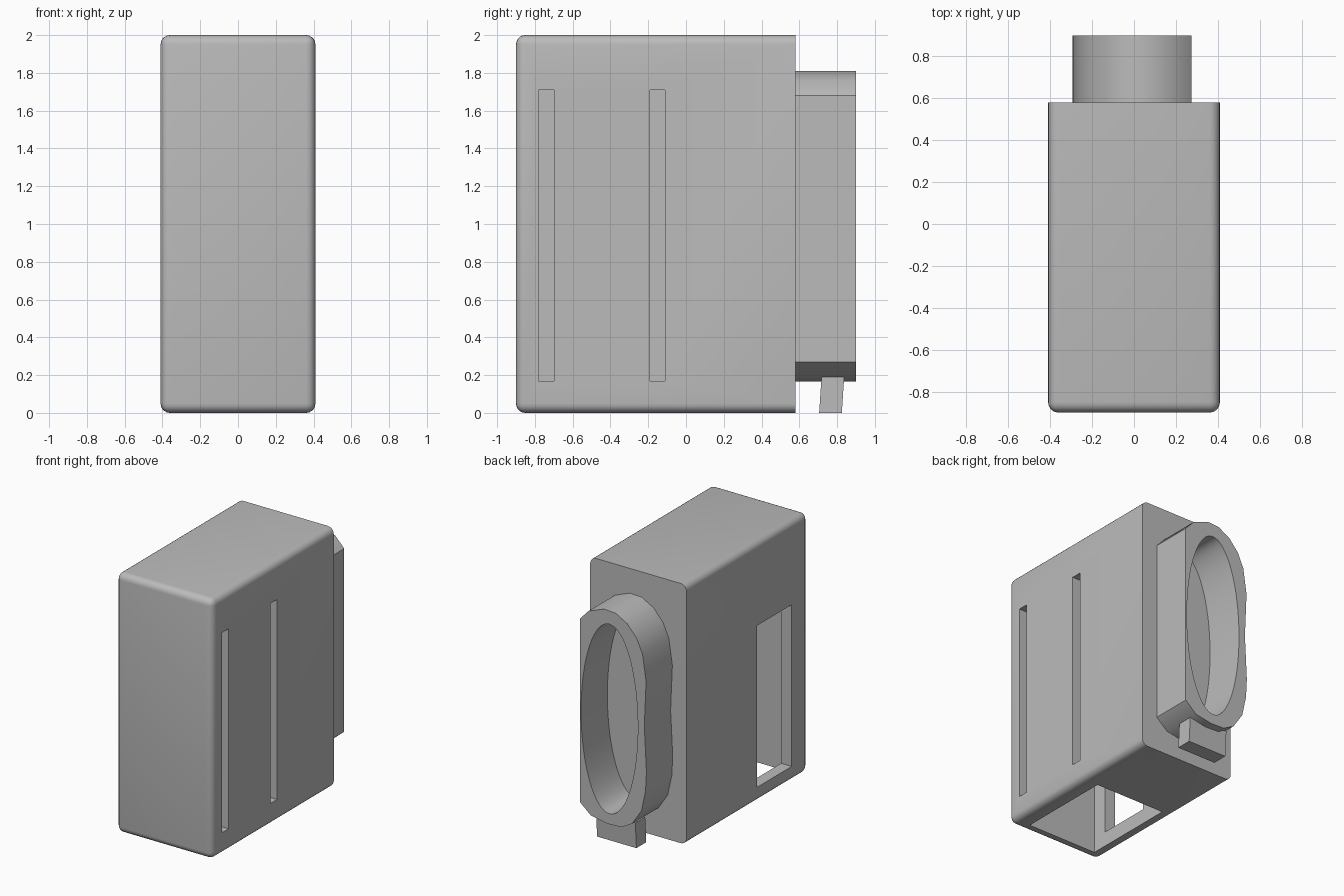
import bpy, bmesh, math
from mathutils import Matrix

if "Cube" in bpy.data.objects:
    bpy.data.objects.remove(bpy.data.objects["Cube"], do_unlink=True)

# Material
grey = bpy.data.materials.new("plain_grey")
grey.use_nodes = True
colour = (0.5, 0.5, 0.5, 1)
grey.diffuse_color = colour
grey.node_tree.nodes["Principled BSDF"].inputs["Base Color"].default_value = colour


def make(name, bm):
    bmesh.ops.recalc_face_normals(bm, faces=bm.faces)
    mesh = bpy.data.meshes.new(name)
    bm.to_mesh(mesh)
    bm.free()
    mesh.materials.append(grey)
    obj = bpy.data.objects.new(name, mesh)
    bpy.context.collection.objects.link(obj)
    return obj


def box_bm(x, y, z):
    bm = bmesh.new()
    bmesh.ops.create_cube(bm, size=1)
    for v in bm.verts:
        for axis, (lo, hi) in enumerate((x, y, z)):
            v.co[axis] = lo if v.co[axis] < 0 else hi
    return bm


def prism(name, points, y0, y1):
    """Extrude an (x, z) outline along y."""
    bm = bmesh.new()
    face = bm.faces.new([bm.verts.new((x, y0, z)) for x, z in points])
    new = bmesh.ops.extrude_face_region(bm, geom=[face])["geom"]
    bmesh.ops.translate(bm, vec=(0, y1 - y0, 0),
                        verts=[g for g in new if isinstance(g, bmesh.types.BMVert)])
    return make(name, bm)


def cut(target, cutters):
    for c in cutters:
        c.hide_render = True
        mod = target.modifiers.new("cut", "BOOLEAN")
        mod.operation = "DIFFERENCE"
        mod.solver = "EXACT"
        mod.object = c
    bpy.context.view_layer.update()
    deps = bpy.context.evaluated_depsgraph_get()
    mesh = bpy.data.meshes.new_from_object(target.evaluated_get(deps))
    target.modifiers.clear()
    target.data = mesh
    for c in cutters:
        bpy.data.objects.remove(c, do_unlink=True)


def smooth(obj):
    bpy.ops.object.select_all(action="DESELECT")
    obj.select_set(True)
    bpy.context.view_layer.objects.active = obj
    bpy.ops.object.shade_smooth_by_angle(angle=math.radians(30))


# Housing: box rounded everywhere except around its back face
BACK = 0.58
bm = box_bm((-0.41, 0.41), (-0.9, BACK), (0, 2))
round_edges = [e for e in bm.edges if min(v.co.y for v in e.verts) < 0]
bmesh.ops.bevel(bm, geom=round_edges, offset=0.05, segments=5, profile=0.5, affect="EDGES")
housing = make("housing", bm)

# Openings: hollow open at the base, side window and two tall slots
openings = [
    make("hollow_cutter", box_bm((-0.32, 0.28), (-0.82, -0.07), (-0.1, 1.8))),
    make("window_cutter", box_bm((-0.5, -0.2), (-0.70, -0.28), (0.115, 1.36))),
]
for y in (-0.78, -0.19):
    openings.append(make("slot_cutter", box_bm((0.2, 0.5), (y, y + 0.08), (0.17, 1.71))))
cut(housing, openings)
smooth(housing)

# Rear collar: one flat flank, rounded elsewhere, with an oval bore
outline = [(0.275, 0.27), (0.18, 0.19), (0.04, 0.165), (-0.08, 0.17), (-0.17, 0.22),
           (-0.25, 0.34), (-0.285, 0.5), (-0.293, 0.65), (-0.275, 1.0), (-0.29, 1.35),
           (-0.26, 1.55), (-0.21, 1.66), (-0.13, 1.75), (-0.03, 1.805), (0.07, 1.81),
           (0.2, 1.76), (0.275, 1.68)]
collar = prism("rear_collar", outline, BACK - 0.01, 0.9)
oval = [(0.022 + 0.242 * math.cos(a), 0.976 + 0.73 * math.sin(a))
        for a in (math.tau * i / 64 for i in range(64))]
cut(collar, [prism("bore_cutter", oval, 0.5, 1)])
smooth(collar)

# Small foot under the collar, slightly tapered
bm = box_bm((-0.155, 0.18), (0.705, 0.825), (0, 0.2))
for v in bm.verts:
    if v.co.z > 0.1:
        v.co.y += 0.013
make("collar_foot", bm)
